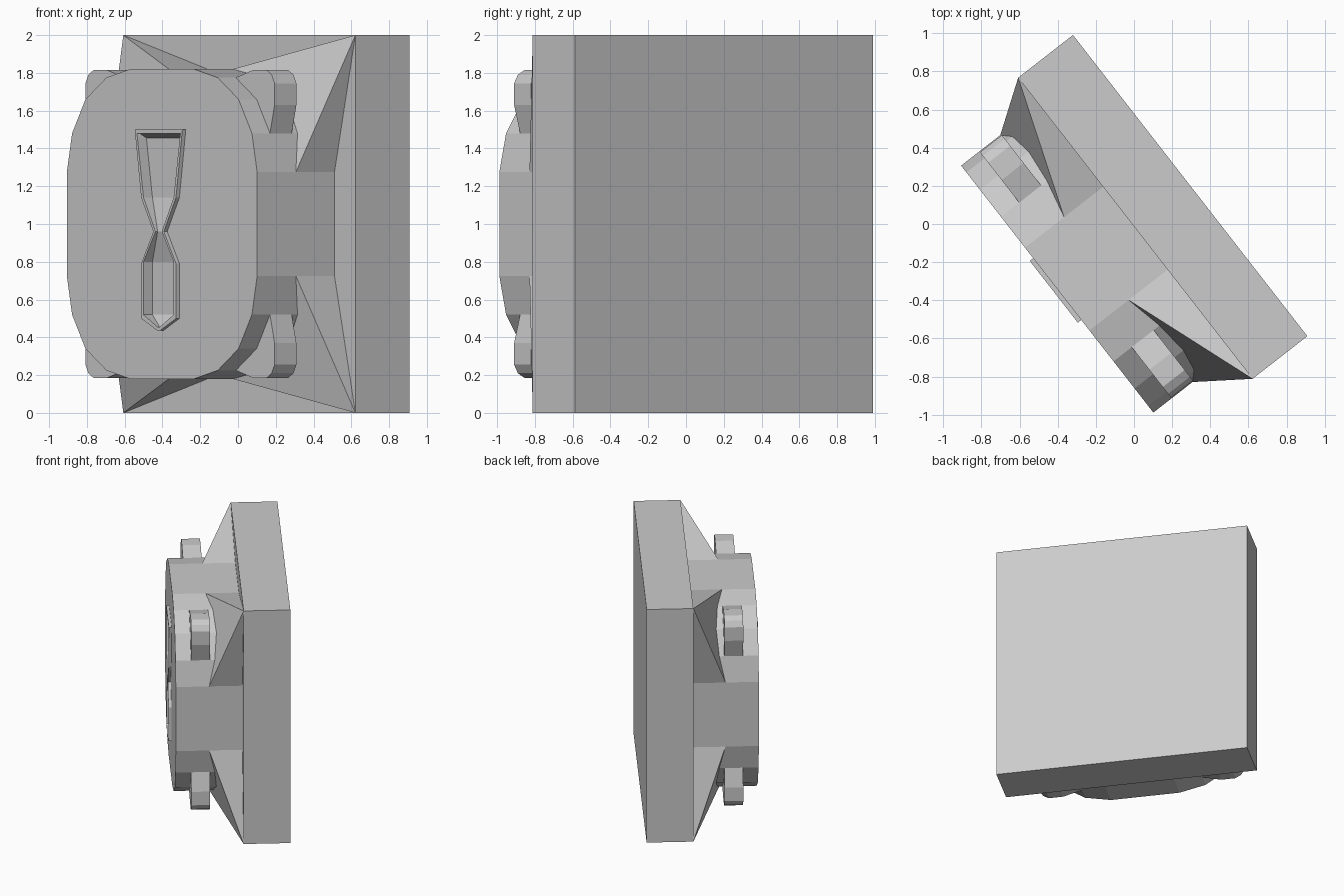
import bpy, bmesh, math

if "Cube" in bpy.data.objects:
    bpy.data.objects.remove(bpy.data.objects["Cube"])

TURN = math.radians(-52.1)   # whole model is turned about z
CX, CZ = 0.022, 1.0          # centre of the plate in its own frame
FRONT, PLATE = -0.527, -0.008


def finish(name, bm):
    bmesh.ops.recalc_face_normals(bm, faces=bm.faces)
    me = bpy.data.meshes.new(name)
    bm.to_mesh(me)
    bm.free()
    ob = bpy.data.objects.new(name, me)
    bpy.context.collection.objects.link(ob)
    ob.rotation_euler.z = TURN
    return ob


def prism(name, pts, y0, y1):
    bm = bmesh.new()
    a = [bm.verts.new((CX + x, y0, CZ + z)) for x, z in pts]
    b = [bm.verts.new((CX + x, y1, CZ + z)) for x, z in pts]
    bm.faces.new(a)
    bm.faces.new(b[::-1])
    n = len(pts)
    for i in range(n):
        j = (i + 1) % n
        bm.faces.new((a[i], b[i], b[j], a[j]))
    return finish(name, bm)


def hull(name, pts):
    bm = bmesh.new()
    for x, y, z in pts:
        bm.verts.new((CX + x, y, CZ + z))
    r = bmesh.ops.convex_hull(bm, input=bm.verts)
    junk = {v for v in r["geom_interior"] if isinstance(v, bmesh.types.BMVert)}
    bmesh.ops.delete(bm, geom=list(junk), context='VERTS')
    bmesh.ops.dissolve_limit(bm, angle_limit=0.01, verts=bm.verts, edges=bm.edges)
    return finish(name, bm)


def strip(name, rows, front):
    """Vertical bar from rows of (z, half width, back depth)."""
    bm = bmesh.new()
    rings = [[bm.verts.new((CX + s * w, y, z)) for s, y in
              ((-1, front), (1, front), (1, d), (-1, d))] for z, w, d in rows]
    for a, b in zip(rings, rings[1:]):
        for i in range(4):
            j = (i + 1) % 4
            bm.faces.new((a[i], a[j], b[j], b[i]))
    bm.faces.new(rings[0])
    bm.faces.new(rings[-1][::-1])
    return finish(name, bm)


# back plate
prism("back_plate", [(-1, -1), (1, -1), (1, 1), (-1, 1)], PLATE, 0.356)

# rounded square body
quarter = [(0.82, 0.275), (0.775, 0.48), (0.66, 0.66), (0.48, 0.775), (0.275, 0.82)]
outline = (quarter + [(-x, z) for x, z in quarter[::-1]]
           + [(-x, -z) for x, z in quarter] + [(x, -z) for x, z in quarter[::-1]])
body = prism("body", outline, FRONT, PLATE + 0.02)

# corner braces and corner pads
pad = [(0.775, 0.48), (0.815, 0.63), (0.815, 0.745), (0.79, 0.79),
       (0.745, 0.815), (0.63, 0.815), (0.48, 0.775)]
for sx in (-1, 1):
    for sz in (-1, 1):
        hull("corner_brace", [(sx, PLATE, sz),
             (sx * 0.82, -0.267, sz * 0.275), (sx * 0.275, -0.267, sz * 0.82),
             (sx * 0.82, PLATE, sz * 0.275), (sx * 0.275, PLATE, sz * 0.82)])
        prism("corner_pad", [(sx * x, sz * z) for x, z in pad], -0.406, -0.26)

# raised rim of the slot
rim = strip("slot_rim", [(z, w, -0.46) for z, w in
            ((1.5, 0.205), (1.14, 0.15), (0.96, 0.045), (0.79, 0.15),
             (0.5, 0.15), (0.435, 0.01))], -0.55)

# slot recess, shallow at the waist and deeper at both ends
cutter = strip("slot_cutter", [(1.48, 0.188, -0.53), (1.455, 0.182, -0.49),
               (1.14, 0.13, -0.49), (0.96, 0.027, -0.535), (0.8, 0.13, -0.49),
               (0.52, 0.13, -0.49), (0.455, 0.01, -0.535)], -0.6)
cutter.hide_render = True
cutter.hide_set(True)
for ob in (body, rim):
    m = ob.modifiers.new("slot", 'BOOLEAN')
    m.operation = 'DIFFERENCE'
    m.solver = 'EXACT'
    m.object = cutter
